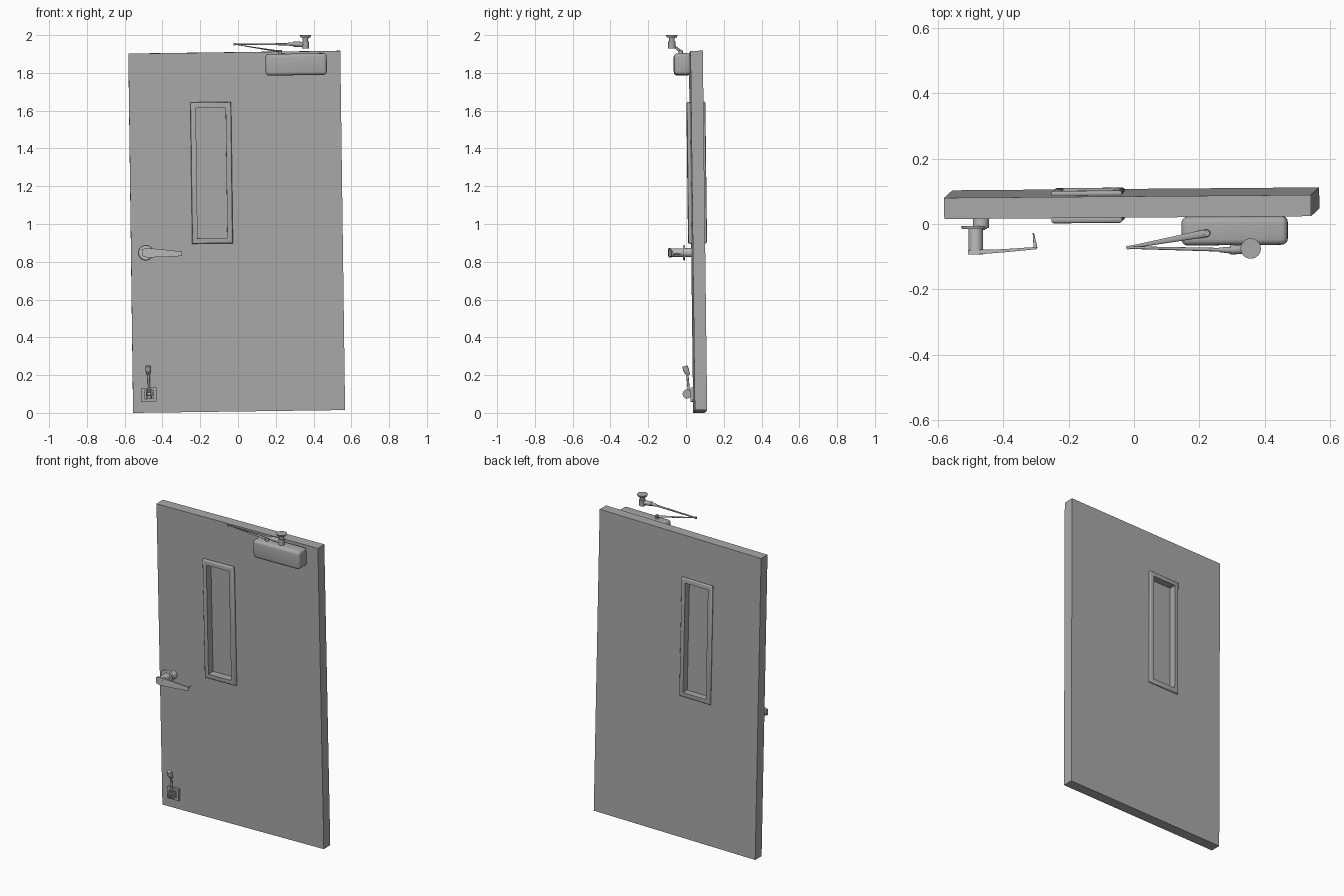
import bpy, bmesh, math
from mathutils import Vector, Matrix

cube = bpy.data.objects.get("Cube")
if cube:
    bpy.data.objects.remove(cube)


def material(name, grey):
    m = bpy.data.materials.new(name)
    m.use_nodes = True
    m.diffuse_color = (grey, grey, grey, 1)
    m.node_tree.nodes["Principled BSDF"].inputs["Base Color"].default_value = (grey, grey, grey, 1)
    return m


GREY = material("door grey", 0.4)
STEEL = material("light steel", 0.5)

# The door hangs slightly askew: local axes of the leaf
ax = Vector((1.122, 0.009, 0.015)).normalized()
az = Vector((-0.0185, -0.023, 1.9))
az = (az - ax * az.dot(ax)).normalized()
ay = az.cross(ax)
ORIGIN = Vector((-0.555, 0.038, 0))
LEAF = Matrix((ax, ay, az)).transposed().to_4x4()
LEAF.translation = ORIGIN
WIDTH, HEIGHT, THICK = 1.122, 1.902, 0.065


def finish(name, bm, mat, smooth=False, matrix=None):
    bmesh.ops.recalc_face_normals(bm, faces=bm.faces)
    if matrix:
        bm.transform(matrix)
    me = bpy.data.meshes.new(name)
    bm.to_mesh(me)
    bm.free()
    ob = bpy.data.objects.new(name, me)
    bpy.context.collection.objects.link(ob)
    me.materials.append(mat)
    if smooth:
        bpy.ops.object.select_all(action='DESELECT')
        ob.select_set(True)
        bpy.context.view_layer.objects.active = ob
        bpy.ops.object.shade_smooth_by_angle(angle=math.radians(35))
    return ob


def box(name, lo, hi, mat, bevel=0, matrix=None, segments=4):
    lo, hi = Vector(lo), Vector(hi)
    bm = bmesh.new()
    bmesh.ops.create_cube(bm, size=1)
    for v in bm.verts:
        v.co = (lo + hi) / 2 + v.co * (hi - lo)
    if bevel:
        bmesh.ops.bevel(bm, geom=bm.edges[:], offset=bevel, segments=segments,
                        profile=0.5, affect='EDGES')
    return finish(name, bm, mat, bool(bevel), matrix)


def rod(name, a, b, r1, r2, mat, sides=20, flat=1.0):
    """Tapered round bar between two points; flat squashes its height."""
    a, b = Vector(a), Vector(b)
    bm = bmesh.new()
    bmesh.ops.create_cone(bm, cap_ends=True, segments=sides, radius1=r1, radius2=r2,
                          depth=(b - a).length)
    bm.transform(Matrix.Diagonal((1, flat, 1, 1)))
    turn = (b - a).to_track_quat('Z', 'Y').to_matrix().to_4x4()
    return finish(name, bm, mat, True, Matrix.Translation((a + b) / 2) @ turn)


def ring(name, outer, inner, y0, y1, mat, bevel=0):
    """Rectangular slab with a rectangular hole; rectangles are x0, z0, x1, z1."""
    bm = bmesh.new()

    def loop(r, y):
        return [bm.verts.new((x, y, z)) for x, z in
                ((r[0], r[1]), (r[2], r[1]), (r[2], r[3]), (r[0], r[3]))]

    loops = [loop(outer, y0), loop(inner, y0), loop(inner, y1), loop(outer, y1)]
    for k in range(4):
        p, q = loops[k], loops[(k + 1) % 4]
        for i in range(4):
            j = (i + 1) % 4
            bm.faces.new((p[i], p[j], q[j], q[i]))
    if bevel:
        rim = [e for l in (loops[0], loops[3]) for e in
               (bm.edges.get((l[i], l[(i + 1) % 4])) for i in range(4))]
        bmesh.ops.bevel(bm, geom=rim, offset=bevel, segments=3, profile=0.5, affect='EDGES')
    return finish(name, bm, mat, bool(bevel), LEAF)


# Door leaf, window trim and pane
opening = (0.353, 0.92, 0.511, 1.61)
trim = (0.324, 0.891, 0.540, 1.64)
ring("door_leaf", (0, 0, WIDTH, HEIGHT), opening, 0, THICK, GREY)
ring("window_trim_front", trim, opening, -0.019, 0.002, GREY, 0.008)
ring("window_trim_back", trim, opening, THICK - 0.002, THICK + 0.015, GREY, 0.008)
box("window_pane", (0.35, 0.028, 0.917), (0.514, 0.037, 1.613), GREY, matrix=LEAF)

# Lever handle
HX, HZ = -0.488, 0.848
rod("handle_post", (HX + 0.02, 0.032, HZ), (HX + 0.02, -0.012, HZ), 0.024, 0.024, STEEL)
rod("handle_rosette", (HX, -0.006, HZ), (HX, -0.016, HZ), 0.041, 0.038, STEEL, 32)
rod("handle_shank", (HX + 0.004, -0.014, HZ), (HX + 0.004, -0.093, HZ), 0.022, 0.022, STEEL, 24)

bm = bmesh.new()
# lever stations: x, front y, back y, half height
stations = ((-0.508, -0.094, -0.080, 0.018), (-0.48, -0.093, -0.079, 0.025),
            (-0.40, -0.087, -0.077, 0.020), (-0.297, -0.077, -0.070, 0.012))
prev = None
for x, yf, yb, h in stations:
    mid = HZ - 0.006 * (x - HX) / 0.2
    cur = [bm.verts.new(c) for c in ((x, yf, mid - h), (x, yf, mid + h),
                                     (x, yb, mid + h), (x, yb, mid - h))]
    if prev:
        for i in range(4):
            j = (i + 1) % 4
            bm.faces.new((prev[i], prev[j], cur[j], cur[i]))
    else:
        bm.faces.new(cur)
    prev = cur
bm.faces.new(prev)
finish("handle_lever", bm, STEEL, True)
rod("handle_return", (-0.301, -0.074, HZ - 0.006), (-0.308, -0.027, HZ - 0.006),
    0.006, 0.002, STEEL, 12)

# Kick-down holder near the floor
ring("holder_plate", (0.046, 0.058, 0.124, 0.132), (0.062, 0.074, 0.108, 0.116),
     -0.014, 0.001, GREY)
box("holder_base", (0.061, -0.006, 0.073), (0.109, 0.001, 0.117), GREY, matrix=LEAF)
for side in (-1, 1):
    x = -0.47 + side * 0.011
    rod("holder_lug", (x - 0.003, 0.006, 0.1), (x + 0.003, 0.006, 0.1), 0.024, 0.024, GREY)
rod("holder_pin", (-0.488, 0.006, 0.1), (-0.452, 0.006, 0.1), 0.009, 0.009, GREY)
rod("holder_arm", (-0.47, 0.016, 0.1), (-0.474, 0.006, 0.215), 0.006, 0.006, GREY)
rod("holder_neck", (-0.474, 0.014, 0.2), (-0.475, 0.002, 0.222), 0.009, 0.015, GREY)
rod("holder_foot", (-0.475, 0.002, 0.222), (-0.475, -0.006, 0.248), 0.016, 0.014, GREY)

# Closer body and its spindle
box("closer_body", (0.725, -0.087, 1.777), (1.049, 0.0, 1.891), GREY, 0.018, LEAF)
SPIN = Vector((0.222, -0.028, 1.895))
rod("closer_spindle", SPIN, SPIN + Vector((0, 0, 0.027)), 0.012, 0.010, GREY)

# Folding arm
ELBOW = Vector((-0.018, -0.072, 1.951))
HUB = Vector((0.357, -0.075, 1.95))
rod("closer_main_arm", SPIN + Vector((0, 0, 0.018)), ELBOW, 0.012, 0.004, GREY, 12, 0.4)
rod("closer_elbow", ELBOW - Vector((0, 0, 0.006)), ELBOW + Vector((0, 0, 0.006)),
    0.006, 0.006, GREY, 12)
sleeve = Vector((0.32, -0.08, 1.952))
rod("closer_fore_arm", ELBOW, sleeve, 0.004, 0.006, GREY, 12)
rod("closer_sleeve", (0.26, -0.079, 1.952), (0.30, -0.08, 1.952), 0.007, 0.011, GREY)
rod("closer_sleeve_end", (0.295, -0.08, 1.952), HUB, 0.014, 0.014, GREY)

# Ceiling shoe
rod("shoe_hub", (HUB.x, HUB.y, 1.930), (HUB.x, HUB.y, 1.966), 0.019, 0.019, GREY)
rod("shoe_stem", (HUB.x, HUB.y, 1.96), (HUB.x, HUB.y, 1.99), 0.013, 0.016, GREY)
rod("shoe_disc", (HUB.x, HUB.y, 1.988), (HUB.x, HUB.y, 2.0), 0.026, 0.031, GREY, 32)
